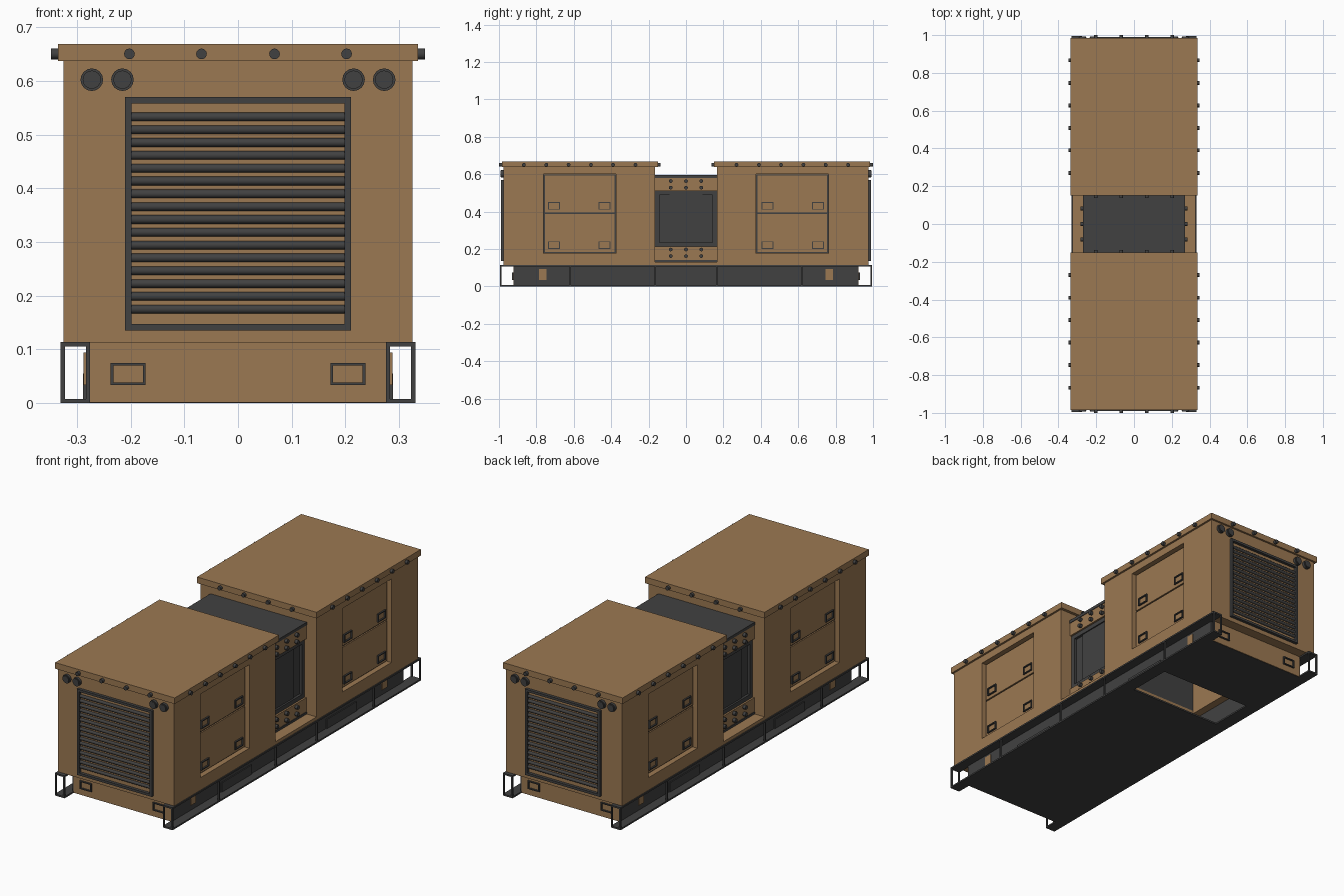
import bpy, bmesh
from mathutils import Matrix, Vector

if "Cube" in bpy.data.objects:
    bpy.data.objects.remove(bpy.data.objects["Cube"])


def material(name, col):
    m = bpy.data.materials.new(name)
    m.diffuse_color = (*col, 1)
    m.use_nodes = True
    m.node_tree.nodes["Principled BSDF"].inputs["Base Color"].default_value = m.diffuse_color
    return m


TAN = material("tan_paint", (0.33, 0.19, 0.085))
DARK = material("dark_metal", (0.053, 0.053, 0.053))


def part(name, mat, boxes=(), cyls=(), mirror=""):
    """One object from boxes (x0,x1,y0,y1,z0,z1) and cylinders (start, axis, radius, length, sides)."""
    bm = bmesh.new()
    for x0, x1, y0, y1, z0, z1 in boxes:
        m = Matrix.Translation(((x0 + x1) / 2, (y0 + y1) / 2, (z0 + z1) / 2))
        bmesh.ops.create_cube(bm, size=1, matrix=m @ Matrix.Diagonal((x1 - x0, y1 - y0, z1 - z0, 1)))
    for start, axis, r, length, sides in cyls:
        d = Vector(axis)
        m = Matrix.Translation(Vector(start) + d * length / 2) @ d.to_track_quat('Z', 'Y').to_matrix().to_4x4()
        res = bmesh.ops.create_cone(bm, cap_ends=True, segments=sides, radius1=r, radius2=r, depth=length, matrix=m)
        for f in {f for v in res["verts"] for f in v.link_faces}:
            f.smooth = len(f.verts) == 4
    me = bpy.data.meshes.new(name)
    bm.to_mesh(me)
    bm.free()
    ob = bpy.data.objects.new(name, me)
    bpy.context.collection.objects.link(ob)
    me.materials.append(mat)
    if mirror:
        mod = ob.modifiers.new("mirror", 'MIRROR')
        mod.use_axis = ("x" in mirror, "y" in mirror, False)
        mod.use_mirror_merge = False
    return ob


def cut(ob, boxes, mirror=""):
    """Subtract boxes from an object and bake the result."""
    cutter = part("cutter", ob.data.materials[0], boxes, mirror=mirror)
    cutter.hide_render = True
    mod = ob.modifiers.new("cut", 'BOOLEAN')
    mod.operation, mod.solver, mod.object = 'DIFFERENCE', 'EXACT', cutter
    bpy.context.view_layer.update()
    ev = ob.evaluated_get(bpy.context.evaluated_depsgraph_get())
    me = bpy.data.meshes.new_from_object(ev)
    ob.modifiers.clear()
    ob.data = me
    bpy.data.objects.remove(cutter)


def mirror_y(ob):
    mod = ob.modifiers.new("mirror", 'MIRROR')
    mod.use_axis = (False, True, False)
    mod.use_mirror_merge = False


def frame(axis, c0, c1, a0, a1, b0, b1, t):
    """Four bars forming a rectangular frame facing x or y."""
    bars = [(a0, a1, b0, b0 + t), (a0, a1, b1 - t, b1), (a0, a0 + t, b0 + t, b1 - t), (a1 - t, a1, b0 + t, b1 - t)]
    if axis == "x":
        return [(c0, c1, *b) for b in bars]
    return [(p, q, c0, c1, r, s) for p, q, r, s in bars]


# Two hollow housings with recessed door openings
housing = part("housing", TAN, [(-0.325, 0.325, 0.165, 0.975, 0.113, 0.637)])
cut(housing, [(-0.235, 0.235, 0.14, 0.92, 0.05, 0.57)])
cut(housing, [(0.297, 0.4, 0.373, 0.763, 0.177, 0.60)], "x")
mirror_y(housing)

# Overhanging roofs and their edge bolts
part("roof", TAN, [(-0.335, 0.335, 0.15, 0.985, 0.637, 0.668)], mirror="y")
bolts = [((0.335, y, 0.65), (1, 0, 0), 0.010, 0.013, 12) for y in (0.27, 0.39, 0.508, 0.628, 0.747, 0.867)]
for x in (0.068, 0.202):
    bolts += [((x, 0.985, 0.65), (0, 1, 0), 0.010, 0.015, 12), ((x, 0.15, 0.65), (0, -1, 0), 0.010, 0.013, 12)]
part("roof_bolts", DARK, cyls=bolts, mirror="xy")

# Split doors on a dark seal, with pull handles
part("door_seal", DARK, [(0.296, 0.299, 0.374, 0.762, 0.178, 0.599)], mirror="xy")
part("door_leaves", TAN, [(0.299, 0.306, 0.381, 0.755, 0.184, 0.387),
                          (0.299, 0.306, 0.381, 0.755, 0.394, 0.593)], mirror="xy")
handles = []
for y in (0.405, 0.675):
    for z in (0.20, 0.41):
        handles += frame("x", 0.304, 0.314, y, y + 0.062, z, z + 0.041, 0.005)
part("door_handles", DARK, handles, mirror="xy")

# End louvres
part("louvre_frame", DARK, frame("y", 0.973, 0.99, -0.21, 0.21, 0.135, 0.57, 0.012), mirror="y")
slats = [((-0.2, 0.977, 0.175 + i * 0.02385), (1, 0, 0), 0.008, 0.4, 12) for i in range(16)]
part("louvre_slats", DARK, cyls=slats, mirror="y")

# Paired round lamps
lamps = []
for x in (0.215, 0.272):
    lamps += [((x, 0.974, 0.602), (0, 1, 0), 0.021, 0.014, 16), ((x, 0.988, 0.602), (0, 1, 0), 0.017, 0.004, 16)]
part("lamps", DARK, cyls=lamps, mirror="xy")

# Centre section: floor, dark core, bolted flanges and access panel
part("centre_floor", TAN, [(-0.325, 0.325, -0.165, 0.165, 0.106, 0.13)])
part("centre_core", DARK, [(-0.245, 0.245, -0.165, 0.165, 0.13, 0.58),
                           (-0.27, 0.27, -0.165, 0.165, 0.58, 0.595),
                           (-0.27, 0.27, -0.165, 0.165, 0.13, 0.141)])
part("centre_flanges", TAN, [(0.245, 0.267, -0.165, 0.165, 0.51, 0.58),
                             (0.245, 0.267, -0.165, 0.165, 0.141, 0.212)], mirror="x")
part("centre_bolts", DARK, cyls=[((0.267, y, z), (1, 0, 0), 0.010, 0.015, 12)
                                 for y in (-0.082, 0, 0.082) for z in (0.162, 0.197, 0.528, 0.563)], mirror="x")
part("centre_panel", DARK, [(0.245, 0.252, -0.088, 0.088, 0.237, 0.497)]
     + frame("x", 0.245, 0.258, -0.165, 0.165, 0.212, 0.51, 0.022), mirror="x")

# Base pan with service opening, tan end plates
pan = part("base_pan", DARK, [(-0.28, 0.28, -0.92, 0.92, 0.0, 0.008)])
cut(pan, [(-0.26, 0.26, 0.31, 0.54, -0.1, 0.1)])
part("base_end_plate", TAN, [(-0.275, 0.275, 0.908, 0.923, 0.001, 0.113)], mirror="y")
end_handles = frame("y", 0.921, 0.931, 0.172, 0.237, 0.034, 0.075, 0.005)
part("base_end_handles", DARK, end_handles, mirror="xy")

# Side rails: web, flanges, stiffener posts, fork pockets
rails = [(0.275, 0.283, -0.92, 0.92, 0.007, 0.107),
         (0.275, 0.33, -0.995, 0.995, 0.0, 0.008),
         (0.275, 0.33, -0.995, 0.995, 0.106, 0.114)]
part("side_rails", DARK, rails, mirror="x")
posts = [(0.322, 0.33, y - 0.004, y + 0.004, 0.008, 0.106) for y in (0.165, 0.62, 0.991)]
posts += [(0.275, 0.283, 0.987, 0.995, 0.008, 0.106)]
part("rail_posts", DARK, posts, mirror="xy")
part("fork_pockets", DARK, [(0.282, 0.288, 0.30, 0.54, 0.008, 0.055)], mirror="xy")
part("rail_markers", TAN, [(0.282, 0.287, 0.745, 0.785, 0.034, 0.094)], mirror="xy")
